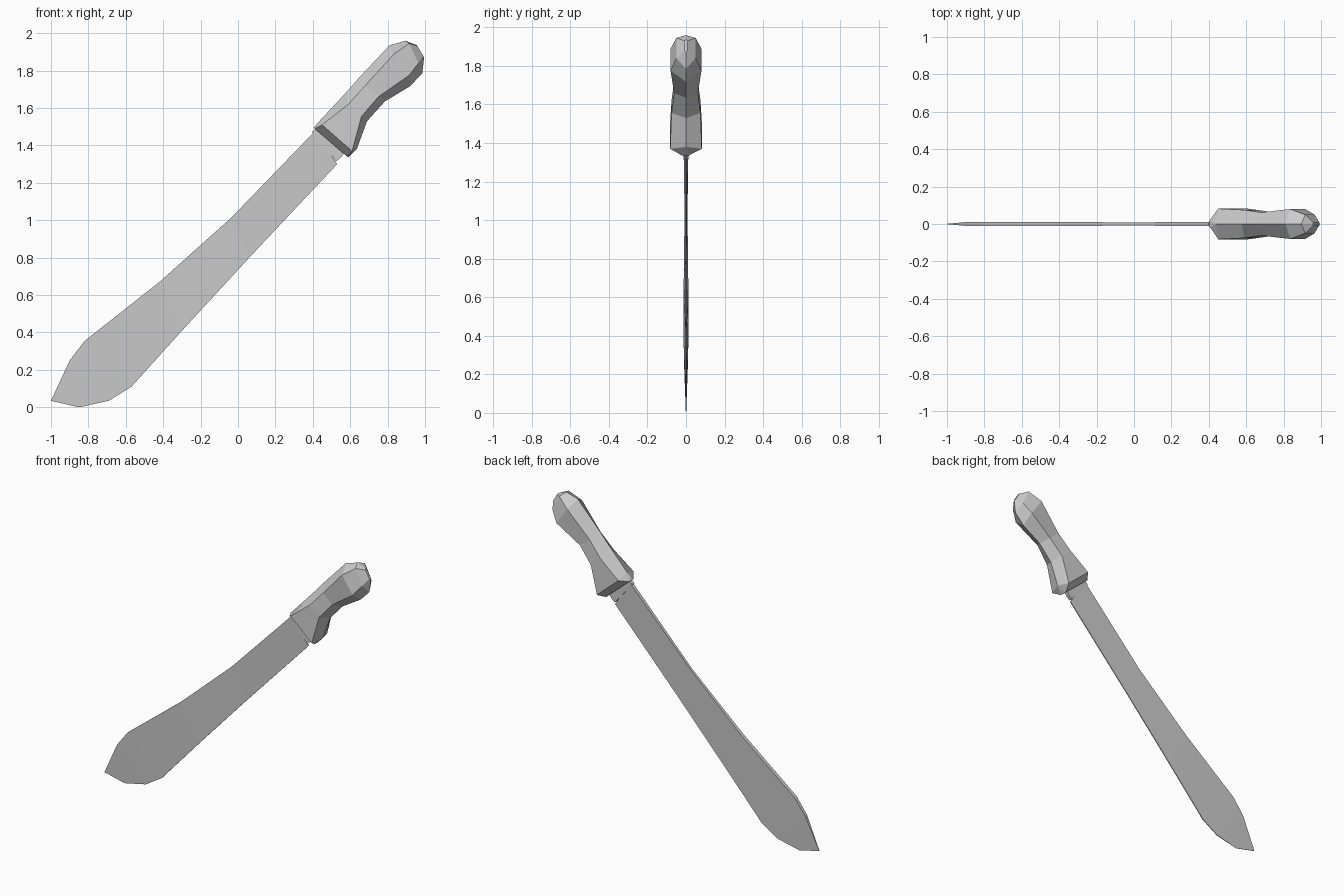
import bpy, bmesh

steel = bpy.data.materials.new("plain grey")
steel.diffuse_color = (0.6, 0.6, 0.6, 1)


def loft(name, rings):
    """Skin a list of equal-length rings of (x, y, z) points and cap both ends."""
    bm = bmesh.new()
    vr = [[bm.verts.new(p) for p in ring] for ring in rings]
    n = len(vr[0])
    for a, b in zip(vr, vr[1:]):
        for i in range(n):
            j = (i + 1) % n
            bm.faces.new((a[i], a[j], b[j], b[i]))
    bm.faces.new(vr[0])
    bm.faces.new(vr[-1])
    bmesh.ops.remove_doubles(bm, verts=bm.verts, dist=0.0005)
    bmesh.ops.recalc_face_normals(bm, faces=bm.faces)
    me = bpy.data.meshes.new(name)
    bm.to_mesh(me)
    bm.free()
    me.materials.append(steel)
    ob = bpy.data.objects.new(name, me)
    bpy.context.collection.objects.link(ob)
    return ob


# Blade: spine point, cutting edge point, half thickness at spine and edge
blade = [
    ((0.41, 1.475), (0.53, 1.30), 0.012, 0.003),
    ((-0.04, 1.01), (0.06, 0.80), 0.008, 0.003),
    ((-0.42, 0.67), (-0.29, 0.42), 0.012, 0.003),
    ((-0.82, 0.355), (-0.57, 0.11), 0.012, 0.003),
    ((-0.90, 0.25), (-0.69, 0.035), 0.010, 0.002),
    ((-1.00, 0.035), (-0.85, 0.0), 0.001, 0.001),
]
loft("blade", [[(s[0], -a, s[1]), (s[0], a, s[1]), (e[0], b, e[1]), (e[0], -b, e[1])]
               for s, e, a, b in blade])

# Neck: thicker tang between the blade and the grip
neck = [((0.395, 1.472), (0.525, 1.315)), ((0.41, 1.485), (0.55, 1.335)),
        ((0.45, 1.53), (0.59, 1.39))]
loft("neck", [[(s[0], -0.012, s[1]), (s[0], 0.012, s[1]),
               (e[0], 0.012, e[1]), (e[0], -0.012, e[1])] for s, e in neck])

# Grip: back ridge, upper side, lower side, belly ridge, half width, ridge half width
grip = [
    ((0.405, 1.495), (0.41, 1.49), (0.585, 1.34), (0.59, 1.335), 0.022, 0.02),
    ((0.44, 1.535), (0.45, 1.51), (0.61, 1.37), (0.635, 1.38), 0.082, 0.0),
    ((0.575, 1.68), (0.59, 1.62), (0.66, 1.555), (0.69, 1.53), 0.075, 0.0),
    ((0.65, 1.765), (0.68, 1.72), (0.75, 1.66), (0.785, 1.635), 0.062, 0.0),
    ((0.81, 1.935), (0.835, 1.89), (0.915, 1.775), (0.92, 1.717), 0.08, 0.0),
    ((0.895, 1.96), (0.915, 1.945), (0.965, 1.84), (0.985, 1.785), 0.05, 0.0),
    ((0.955, 1.937), (0.96, 1.93), (0.99, 1.88), (0.995, 1.87), 0.008, 0.0),
]
loft("grip", [[(t[0], -r, t[1]), (t[0], r, t[1]), (u[0], w, u[1]), (l[0], w, l[1]),
               (b[0], r, b[1]), (b[0], -r, b[1]), (l[0], -w, l[1]), (u[0], -w, u[1])]
              for t, u, l, b, w, r in grip])
